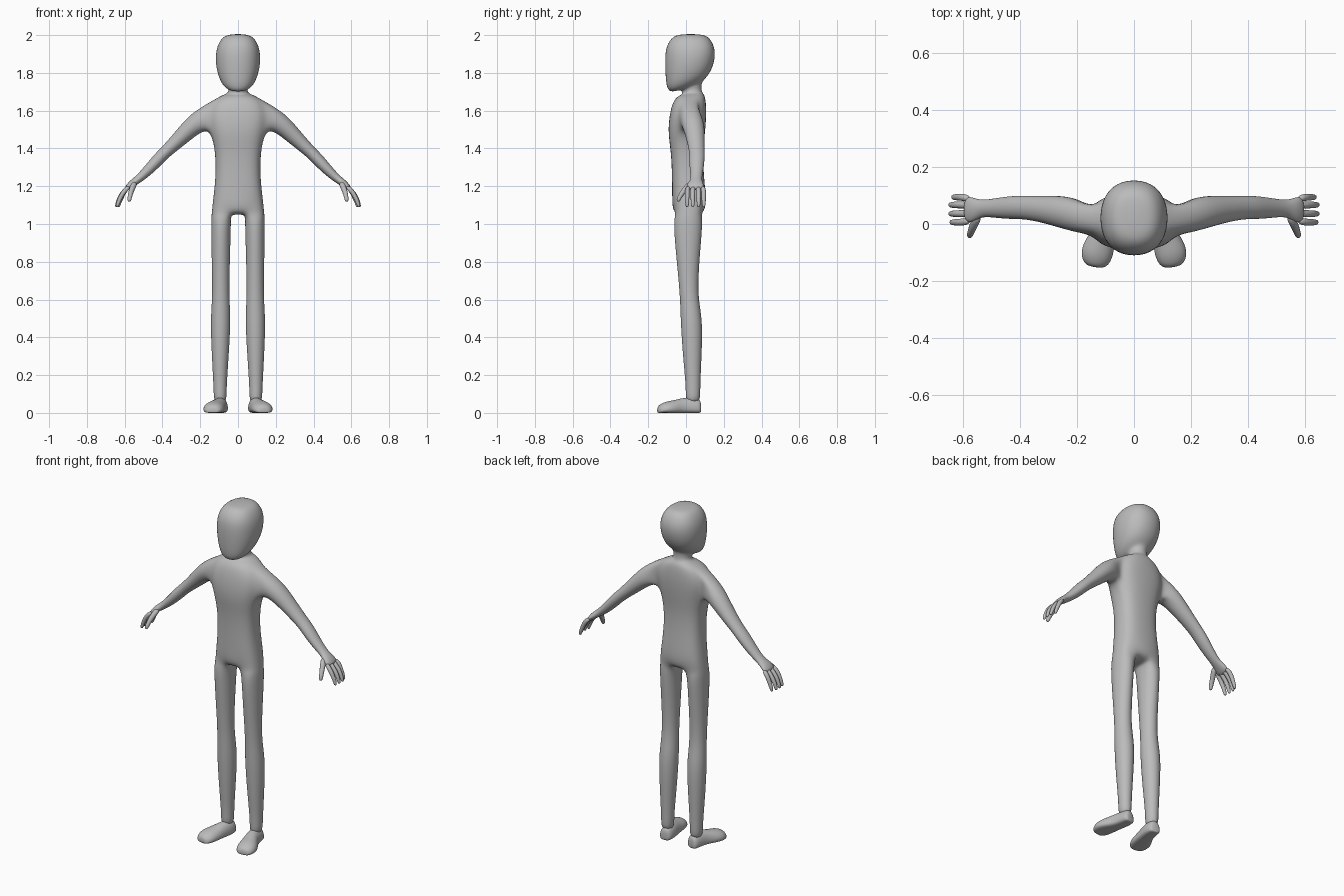
import bpy, bmesh, math
from mathutils import Vector

if "Cube" in bpy.data.objects:
    bpy.data.objects.remove(bpy.data.objects["Cube"])

grey = bpy.data.materials.new("plain_grey")
grey.diffuse_color = (0.5, 0.5, 0.5, 1)
grey.use_nodes = True
grey.node_tree.nodes["Principled BSDF"].inputs["Base Color"].default_value = grey.diffuse_color


def finish(bm, name, levels=2):
    """Turn a right-half mesh into a mirrored, smoothly subdivided object."""
    bmesh.ops.recalc_face_normals(bm, faces=bm.faces)
    mesh = bpy.data.meshes.new(name)
    bm.to_mesh(mesh)
    bm.free()
    mesh.materials.append(grey)
    mesh.shade_smooth()
    obj = bpy.data.objects.new(name, mesh)
    bpy.context.collection.objects.link(obj)
    mirror = obj.modifiers.new("mirror", 'MIRROR')
    mirror.use_clip = True
    sub = obj.modifiers.new("smooth", 'SUBSURF')
    sub.levels = sub.render_levels = levels
    return obj


def bridge(bm, a, b, closed=True):
    n = len(a)
    for i in range(n if closed else n - 1):
        j = (i + 1) % n
        bm.faces.new((a[i], a[j], b[j], b[i]))


def loft(bm, rings, start=None, cap_start=False):
    """Skin closed point rings, optionally starting from an existing loop."""
    prev = start
    for pts in rings:
        cur = [bm.verts.new(p) for p in pts]
        if prev:
            bridge(bm, prev, cur)
        elif cap_start:
            bm.faces.new(cur)
        prev = cur
    bm.faces.new(prev)


def power(v, e):
    return math.copysign(abs(v) ** e, v) if abs(v) > 1e-6 else 0.0


# Trunk, neck and head: z front, z back, half width, y front, y back, squareness
trunk = [
    (1.05, 1.05, .142, -.070, .098, .75),
    (1.12, 1.12, .135, -.075, .110, .75),
    (1.25, 1.25, .119, -.075, .096, .75),
    (1.38, 1.38, .121, -.080, .090, .75),
    (1.48, 1.48, .143, -.097, .102, .75),
    (1.575, 1.575, .165, -.090, .110, .75),
    (1.652, 1.652, .138, -.070, .107, .8),
    (1.68, 1.685, .085, -.040, .098, .9),
    (1.685, 1.70, .050, -.020, .083, 1),
    (1.715, 1.74, .051, -.022, .082, 1),
    (1.695, 1.76, .062, -.080, .092, .95),
    (1.715, 1.785, .092, -.104, .118, .9),
    (1.785, 1.83, .114, -.111, .144, .9),
    (1.87, 1.89, .123, -.114, .158, .9),
    (1.945, 1.945, .113, -.108, .152, .85),
    (1.995, 1.995, .080, -.070, .120, .85),
    (2.003, 2.003, .040, -.030, .078, .9),
]

bm = bmesh.new()
rows = []
for k, (zf, zb, w, yf, yb, e) in enumerate(trunk):
    row = []
    for i in range(9):
        a = math.pi * i / 8
        fx, fy = power(math.sin(a), e), -power(math.cos(a), e)
        x = .036 if k == 0 and i in (1, 7) else w * fx
        row.append(bm.verts.new((x, (yf + yb) / 2 + fy * (yb - yf) / 2,
                                 zf + (zb - zf) * (fy + 1) / 2)))
    rows.append(row)

# Skin the half rings, leaving an arm opening around the shoulder
ARM = 5
for k in range(len(rows) - 1):
    for i in range(8):
        if k in (ARM - 1, ARM) and i in (3, 4):
            continue
        a, b = rows[k], rows[k + 1]
        bm.faces.new((a[i], a[i + 1], b[i + 1], b[i]))
crown = bm.verts.new((0, .025, 2.006))
for i in range(8):
    bm.faces.new((rows[-1][i], rows[-1][i + 1], crown))

# Crotch strip between the legs
hip = rows[0]
mid = bm.verts.new((0, .014, 1.05))
inner = bm.verts.new((.036, .014, 1.05))
bm.faces.new((hip[0], hip[1], inner, mid))
bm.faces.new((mid, inner, hip[7], hip[8]))

# Leg: z, centre x, centre y, half x, half y
leg = [(1.02, .090, .011, .054, .081), (.85, .091, .010, .051, .066),
       (.62, .091, .014, .044, .046), (.50, .092, .030, .056, .061),
       (.30, .094, .033, .046, .051), (.12, .095, .038, .034, .037),
       (.05, .094, .036, .036, .042)]
leg_rings = []
for z, cx, cy, hx, hy in leg:
    angles = [math.radians(225 + 45 * i) for i in range(8)]
    leg_rings.append([(cx + 1.07 * hx * math.cos(a), cy + 1.07 * hy * math.sin(a), z)
                      for a in angles])
loft(bm, leg_rings, hip[1:8] + [inner])

# Arm and palm: centre x, y, z, half thickness, half width
arm = [(.215, .035, 1.545, .056, .064), (.30, .050, 1.46, .044, .050),
       (.385, .058, 1.38, .032, .041), (.42, .058, 1.345, .034, .042),
       (.48, .056, 1.28, .028, .036), (.53, .055, 1.235, .021, .028),
       (.56, .050, 1.215, .020, .042), (.595, .050, 1.182, .014, .052)]
up = Vector((.66, 0, .75))
arm_rings = []
for x, y, z, t, h in arm:
    arm_rings.append([Vector((x, y, z)) + 1.08 * (up * t * math.cos(a) - Vector((0, h, 0)) * math.sin(a))
                      for a in [math.pi * i / 4 for i in range(8)]])
lo, me, hi = rows[ARM - 1], rows[ARM], rows[ARM + 1]
loft(bm, arm_rings, [hi[4], hi[3], me[3], lo[3], lo[4], lo[5], me[5], hi[5]])

# The opened shoulder leaves one unused point
bmesh.ops.delete(bm, geom=[v for v in bm.verts if not v.link_faces], context='VERTS')
finish(bm, "body")


# Fingers and thumb: tapered tubes along three or four points
def digit(name, path, radii):
    bm = bmesh.new()
    pts = [Vector(p) for p in path]
    rings = []
    for i, (p, r) in enumerate(zip(pts, radii)):
        d = (pts[min(i + 1, len(pts) - 1)] - pts[max(i - 1, 0)]).normalized()
        u = d.cross(Vector((.66, 0, .75))).normalized()
        v = d.cross(u)
        rings.append([p + r * (u * math.cos(a) + v * math.sin(a))
                      for a in [math.pi * k / 3 for k in range(6)]])
    loft(bm, rings, cap_start=True)
    finish(bm, name)


fingers = [("little_finger", .094, -.010), ("ring_finger", .067, 0),
           ("middle_finger", .036, 0), ("index_finger", .006, -.004)]
for name, y, dx in fingers:
    base = .05 + (y - .05) * .85
    digit(name, [(.575, base, 1.198), (.60, y, 1.177), (.625 + dx, y, 1.145),
                 (.640 + dx, y, 1.108), (.645 + dx, y, 1.088)],
          [.014, .015, .014, .012, .008])
digit("thumb", [(.545, .030, 1.220), (.560, .000, 1.190), (.570, -.025, 1.158),
                (.575, -.040, 1.130), (.576, -.043, 1.118)],
      [.018, .018, .015, .013, .008])

# Foot: flat sole, turned slightly outward; centre x, y, half width, top height
foot = [(.088, .080, .024, .060), (.089, .066, .038, .075), (.092, .025, .042, .082),
        (.102, -.020, .043, .078), (.120, -.065, .056, .066), (.130, -.105, .060, .060),
        (.134, -.138, .048, .045), (.136, -.152, .026, .030)]
section = [(-.85, 0), (0, 0), (.85, 0), (1, .35), (.75, .85), (0, 1.08), (-.75, .85), (-1, .35)]
bm = bmesh.new()
loft(bm, [[(x + w * sx, y + .15 * w * sx, h * sz) for sx, sz in section]
          for x, y, w, h in foot], cap_start=True)
finish(bm, "foot")
